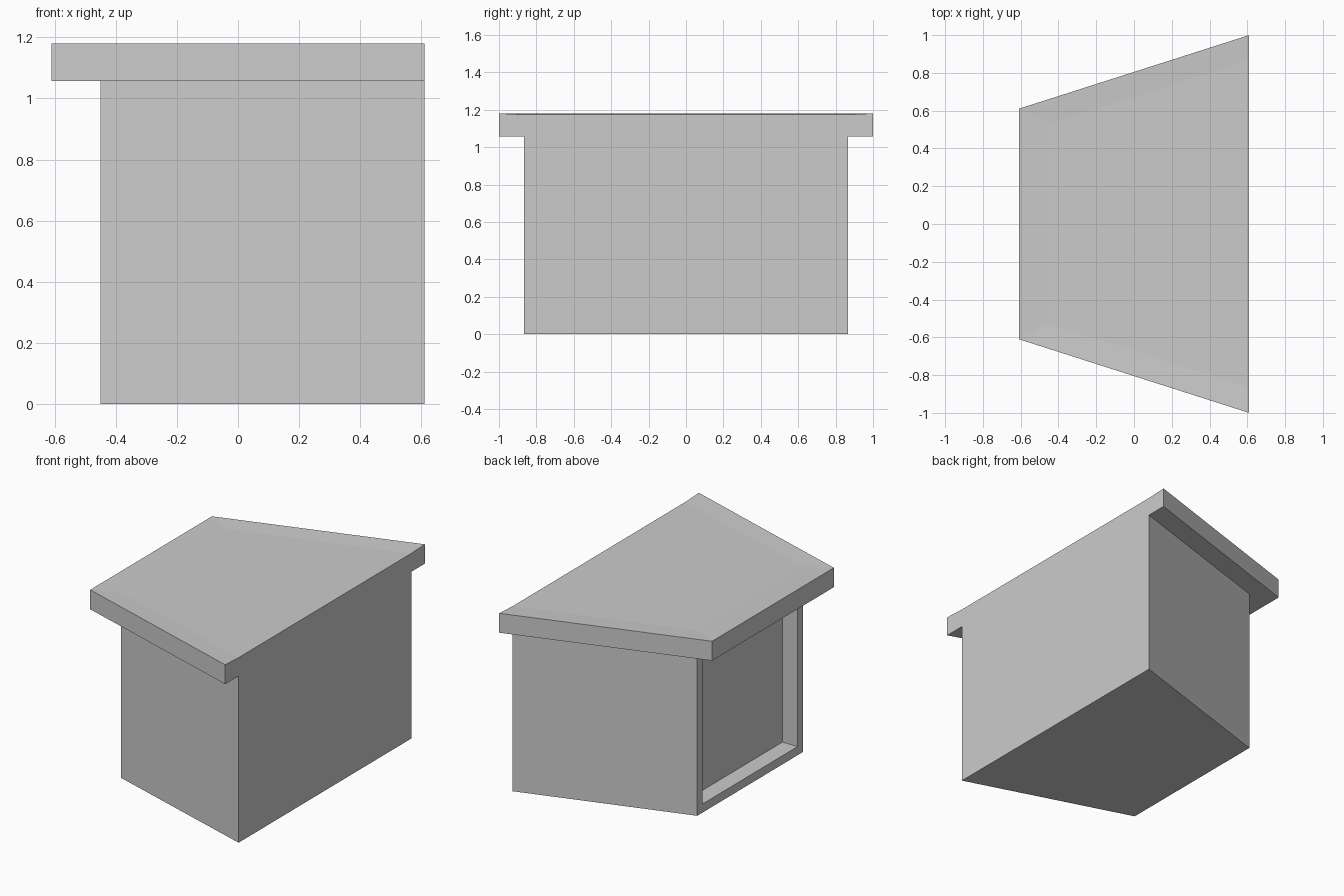
import bpy
import bmesh

if "Cube" in bpy.data.objects:
    bpy.data.objects.remove(bpy.data.objects["Cube"], do_unlink=True)

grey = bpy.data.materials.new("plain_grey")
grey.use_nodes = True
colour = (0.6, 0.6, 0.6, 1)
grey.diffuse_color = colour
grey.node_tree.nodes["Principled BSDF"].inputs["Base Color"].default_value = colour

BACK = 0.61          # wide flush side
NARROW = -0.45       # narrow open side
BASE_TOP = 1.06


def trapezoid(bm, x0, half0, x1, half1, z):
    """Ring of four vertices, narrow end first."""
    return [bm.verts.new(p) for p in
            ((x0, -half0, z), (x1, -half1, z), (x1, half1, z), (x0, half0, z))]


def bridge(bm, low, high):
    for i in range(4):
        j = (i + 1) % 4
        bm.faces.new((low[i], low[j], high[j], high[i]))


def finish(bm, name):
    bmesh.ops.recalc_face_normals(bm, faces=bm.faces)
    mesh = bpy.data.meshes.new(name)
    bm.to_mesh(mesh)
    bm.free()
    mesh.materials.append(grey)
    obj = bpy.data.objects.new(name, mesh)
    bpy.context.collection.objects.link(obj)
    return obj


# Tapered base with a recessed panel in the narrow side
bm = bmesh.new()
low = trapezoid(bm, NARROW, 0.53, BACK, 0.865, 0)
high = trapezoid(bm, NARROW, 0.53, BACK, 0.865, BASE_TOP)
bridge(bm, low, high)
bm.faces.new(low)
bm.faces.new(high)
bmesh.ops.recalc_face_normals(bm, faces=bm.faces)
panel = min(bm.faces, key=lambda f: f.calc_center_median().x)
bmesh.ops.inset_region(bm, faces=[panel], thickness=0.055, use_even_offset=True)
pushed = bmesh.ops.extrude_face_region(bm, geom=[panel])
bmesh.ops.translate(bm, vec=(0.106, 0, 0),
                    verts=[v for v in pushed["geom"] if isinstance(v, bmesh.types.BMVert)])
if panel.is_valid:
    bmesh.ops.delete(bm, geom=[panel], context="FACES_ONLY")
finish(bm, "counter_base")

# Overhanging top with a very shallow dished centre
bm = bmesh.new()
under = trapezoid(bm, -0.61, 0.61, BACK, 1.0, BASE_TOP - 0.003)
rim = trapezoid(bm, -0.61, 0.61, BACK, 1.0, 1.18)
dish = trapezoid(bm, NARROW, 0.53, BACK, 0.865, 1.174)
bm.faces.new(under)
bm.faces.new(dish)
for i in (0, 2, 3):
    j = (i + 1) % 4
    bm.faces.new((under[i], under[j], rim[j], rim[i]))
    bm.faces.new((rim[i], rim[j], dish[j], dish[i]))
# flush wide side follows the dish
bm.faces.new((under[1], under[2], rim[2], dish[2], dish[1], rim[1]))
finish(bm, "counter_top")
